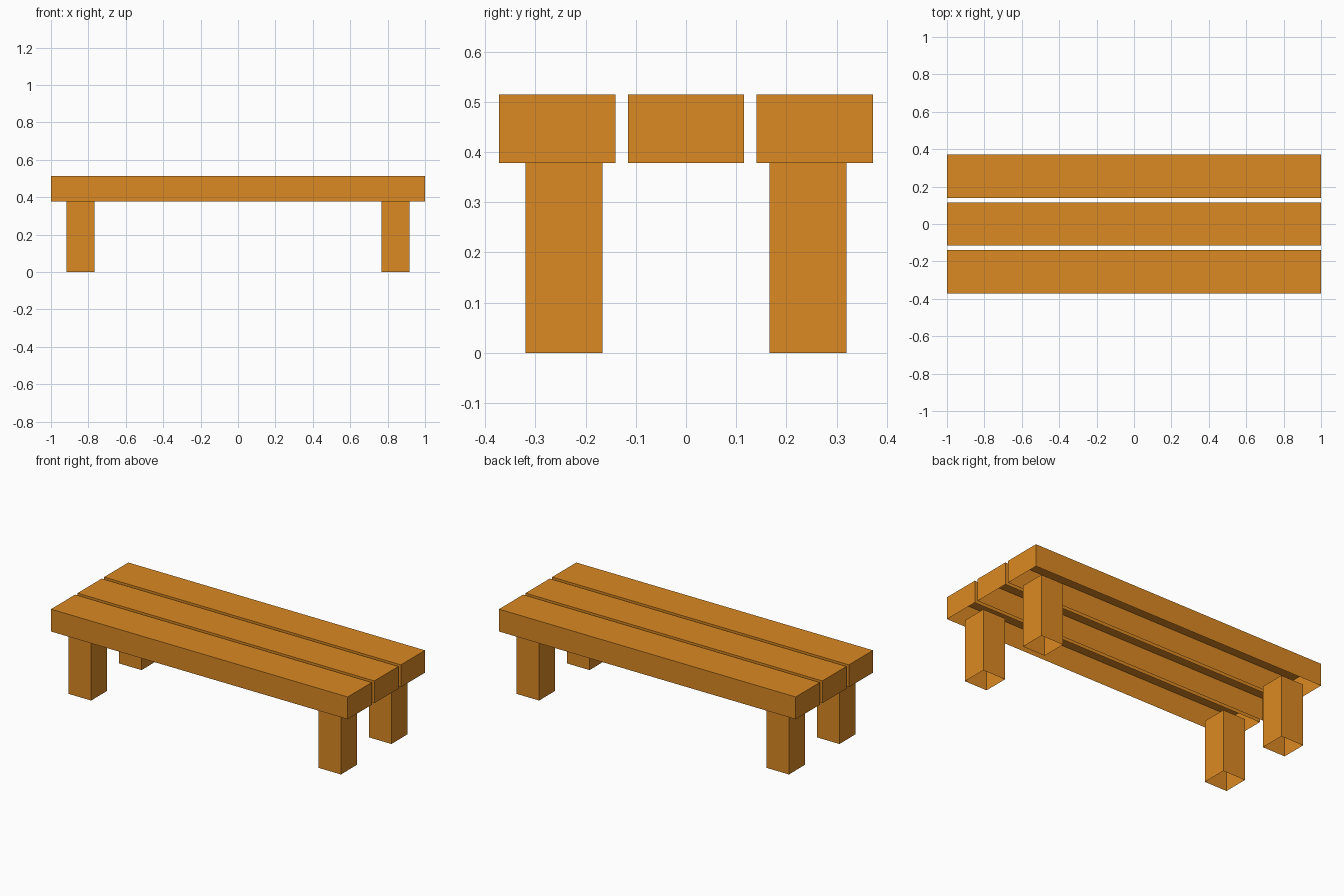
import bpy, bmesh
from mathutils import Matrix, Vector

if "Cube" in bpy.data.objects:
    bpy.data.objects.remove(bpy.data.objects["Cube"])

wood = bpy.data.materials.new("orange_wood")
wood.diffuse_color = (0.71, 0.25, 0.016, 1)
wood.use_nodes = True
wood.node_tree.nodes["Principled BSDF"].inputs["Base Color"].default_value = wood.diffuse_color


def open_box(name, lo, hi, open_top=False):
    """Box shell between two corners, open underneath (and on top if asked)."""
    lo, hi = Vector(lo), Vector(hi)
    bm = bmesh.new()
    bmesh.ops.create_cube(bm, size=1, matrix=Matrix.Translation((lo + hi) / 2)
                          @ Matrix.Diagonal((*(hi - lo), 1)))
    bm.normal_update()
    hidden = [f for f in bm.faces
              if f.normal.z < -0.5 or (open_top and f.normal.z > 0.5)]
    bmesh.ops.delete(bm, geom=hidden, context='FACES_ONLY')
    mesh = bpy.data.meshes.new(name)
    bm.to_mesh(mesh)
    bm.free()
    mesh.materials.append(wood)
    obj = bpy.data.objects.new(name, mesh)
    bpy.context.collection.objects.link(obj)
    return obj


SEAT_BOTTOM, SEAT_TOP = 0.378, 0.514

# Three seat planks running the full length
for name, y in (("front", -0.256), ("middle", 0), ("back", 0.256)):
    open_box(name + "_plank", (-1, y - 0.116, SEAT_BOTTOM), (1, y + 0.116, SEAT_TOP))

# Four square legs under the outer planks
for side, x in (("left", -0.842), ("right", 0.842)):
    for end, y in (("front", -0.243), ("back", 0.243)):
        open_box(f"{end}_{side}_leg", (x - 0.076, y - 0.077, 0),
                 (x + 0.076, y + 0.077, SEAT_BOTTOM), open_top=True)
